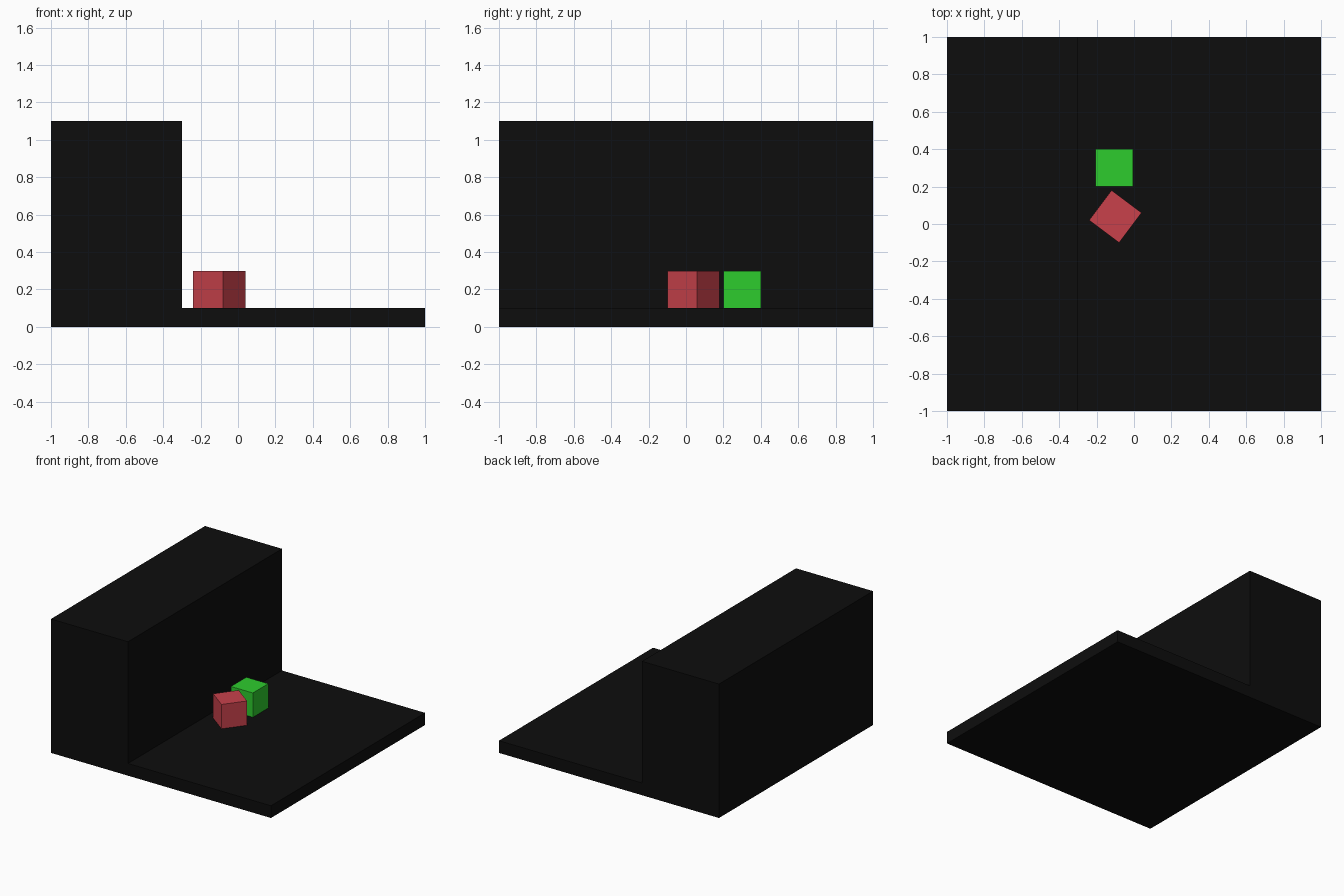
import bpy
import math

if "Cube" in bpy.data.objects:
    bpy.data.objects.remove(bpy.data.objects["Cube"])


def material(name, rgb):
    m = bpy.data.materials.new(name)
    m.diffuse_color = (*rgb, 1.0)
    m.use_nodes = True
    m.node_tree.nodes["Principled BSDF"].inputs["Base Color"].default_value = m.diffuse_color
    return m


black = material("black", (0.004, 0.004, 0.004))
green = material("green", (0.027, 0.604, 0.027))
red = material("red", (0.578, 0.053, 0.071))


def box(name, center, size, mat, turn=0.0):
    bpy.ops.mesh.primitive_cube_add(size=1, location=center, rotation=(0, 0, turn))
    ob = bpy.context.object
    ob.name = name
    ob.scale = size
    bpy.ops.object.transform_apply(location=False, rotation=False, scale=True)
    ob.data.materials.append(mat)
    return ob


# Floor slab and the raised block along its left side
box("floor_slab", (0, 0, 0.05), (2, 2, 0.1), black)
box("raised_block", (-0.65, 0, 0.6), (0.7, 2, 1.0), black)

# Two small cubes resting on the floor
box("green_cube", (-0.105, 0.3, 0.2), (0.2, 0.2, 0.2), green)
box("red_cube", (-0.10, 0.04, 0.2), (0.2, 0.2, 0.2), red, math.atan2(-0.12, 0.16))
